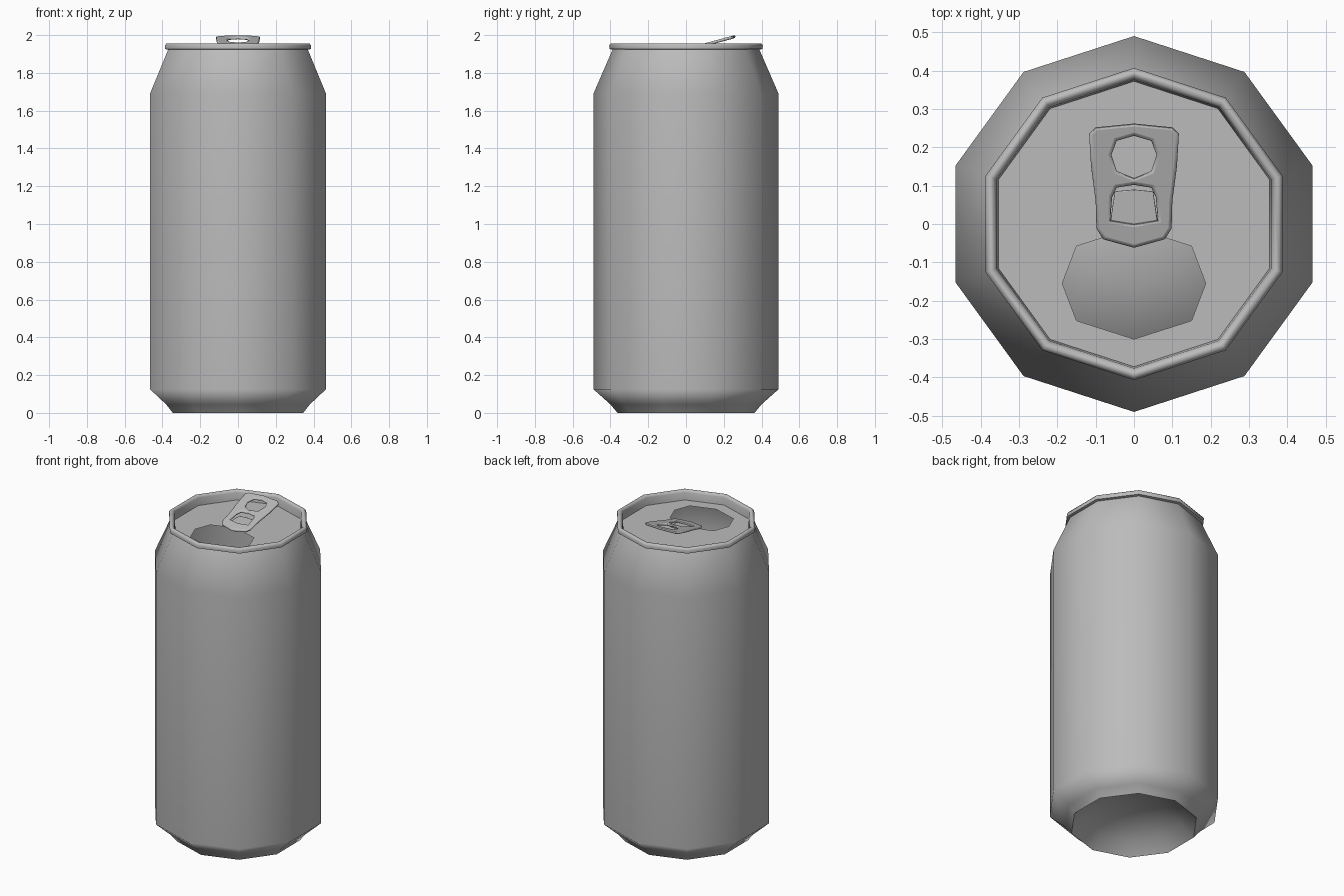
import bpy, bmesh, math

SIDES = 10
LID_Z = 1.898

if "Cube" in bpy.data.objects:
    bpy.data.objects.remove(bpy.data.objects["Cube"], do_unlink=True)

metal = bpy.data.materials.new("plain grey metal")
metal.use_nodes = True
GREY = (0.5, 0.5, 0.5, 1)
metal.diffuse_color = GREY
metal.node_tree.nodes["Principled BSDF"].inputs["Base Color"].default_value = GREY


def activate(obj):
    bpy.ops.object.select_all(action='DESELECT')
    obj.select_set(True)
    bpy.context.view_layer.objects.active = obj


def lathe(name, profile, angle):
    """Spin a (radius, height) profile into a ten-sided shell."""
    bm = bmesh.new()
    rows = []
    for r, z in profile:
        count = SIDES if r > 0 else 1
        rows.append([bm.verts.new((r * math.sin(math.tau * i / SIDES),
                                   -r * math.cos(math.tau * i / SIDES), z))
                     for i in range(count)])
    for low, high in zip(rows, rows[1:]):
        for i in range(SIDES):
            j = (i + 1) % SIDES
            if len(low) == 1:
                bm.faces.new((low[0], high[j], high[i]))
            else:
                bm.faces.new((low[i], low[j], high[j], high[i]))
    mesh = bpy.data.meshes.new(name)
    bm.to_mesh(mesh)
    bm.free()
    obj = bpy.data.objects.new(name, mesh)
    bpy.context.collection.objects.link(obj)
    mesh.materials.append(metal)
    activate(obj)
    bpy.ops.object.shade_smooth_by_angle(angle=math.radians(angle))
    weighted = obj.modifiers.new("weighted normals", 'WEIGHTED_NORMAL')
    weighted.keep_sharp = True
    return obj


def mirrored(half):
    """Close a right-hand outline by mirroring it across x = 0."""
    return half + [(-x, y) for x, y in reversed(half) if x > 0]


def plate(name, outlines, z, bevel=0.0, slope=0.0):
    """Fill flat outlines (later ones are holes), round the edges, tilt."""
    curve = bpy.data.curves.new(name, 'CURVE')
    curve.dimensions = '2D'
    curve.fill_mode = 'BOTH'
    curve.bevel_depth = bevel
    curve.bevel_resolution = 1
    curve.offset = -bevel
    for points in outlines:
        spline = curve.splines.new('POLY')
        spline.points.add(len(points) - 1)
        for p, (x, y) in zip(spline.points, points):
            p.co = (x, y, 0, 1)
        spline.use_cyclic_u = True
    obj = bpy.data.objects.new(name, curve)
    bpy.context.collection.objects.link(obj)
    activate(obj)
    bpy.ops.object.convert(target='MESH')
    obj = bpy.context.object
    for v in obj.data.vertices:
        v.co.z += z + slope * v.co.y
    obj.data.materials.clear()
    obj.data.materials.append(metal)
    bpy.ops.object.shade_smooth_by_angle(angle=math.radians(50))
    return obj


# Can wall: foot, straight side and tapered shoulder
lathe("can_body", [(0.363, 0), (0.4, 0.045), (0.49, 0.125),
                   (0.49, 1.69), (0.388, 1.925)], 60)

# Domed underside
lathe("bottom_dome", [(0, 0.14), (0.17, 0.12), (0.29, 0.07), (0.363, 0)], 60)

# Rolled rim, ending at the lid inside
lathe("top_rim", [(0.386, 1.922), (0.405, 1.926), (0.407, 1.945),
                  (0.398, 1.956), (0.386, 1.956), (0.376, 1.944),
                  (0.372, LID_Z)], 60)

# Lid with the drinking opening
lid_edge = [(0.372 * math.sin(math.tau * i / SIDES),
             0.372 * math.cos(math.tau * i / SIDES)) for i in range(SIDES)]
opening = mirrored([(0, -0.3), (0.15, -0.252), (0.187, -0.155),
                    (0.15, -0.058), (0, -0.01)])
plate("lid", [lid_edge, opening], LID_Z)

# Pull tab with finger hole and slot
tab_edge = mirrored([(0, 0.262), (0.1, 0.252), (0.117, 0.235), (0.112, 0.15),
                     (0.1, 0.06), (0.098, -0.012), (0.08, -0.04), (0, -0.062)])
finger_hole = mirrored([(0, 0.23), (0.045, 0.217), (0.059, 0.18),
                        (0.045, 0.138), (0, 0.12)])
slot = mirrored([(0, 0.102), (0.045, 0.095), (0.057, 0.07),
                 (0.062, 0.01), (0, 0.0)])
plate("pull_tab", [tab_edge, finger_hole, slot], 1.922, 0.008, 0.27)

# Flatter tongue in the slot that holds the tab to the lid
tongue = mirrored([(0, 0.09), (0.05, 0.085), (0.062, 0.005), (0, -0.005)])
plate("tab_tongue", [tongue], 1.916, 0.003, 0.1)
